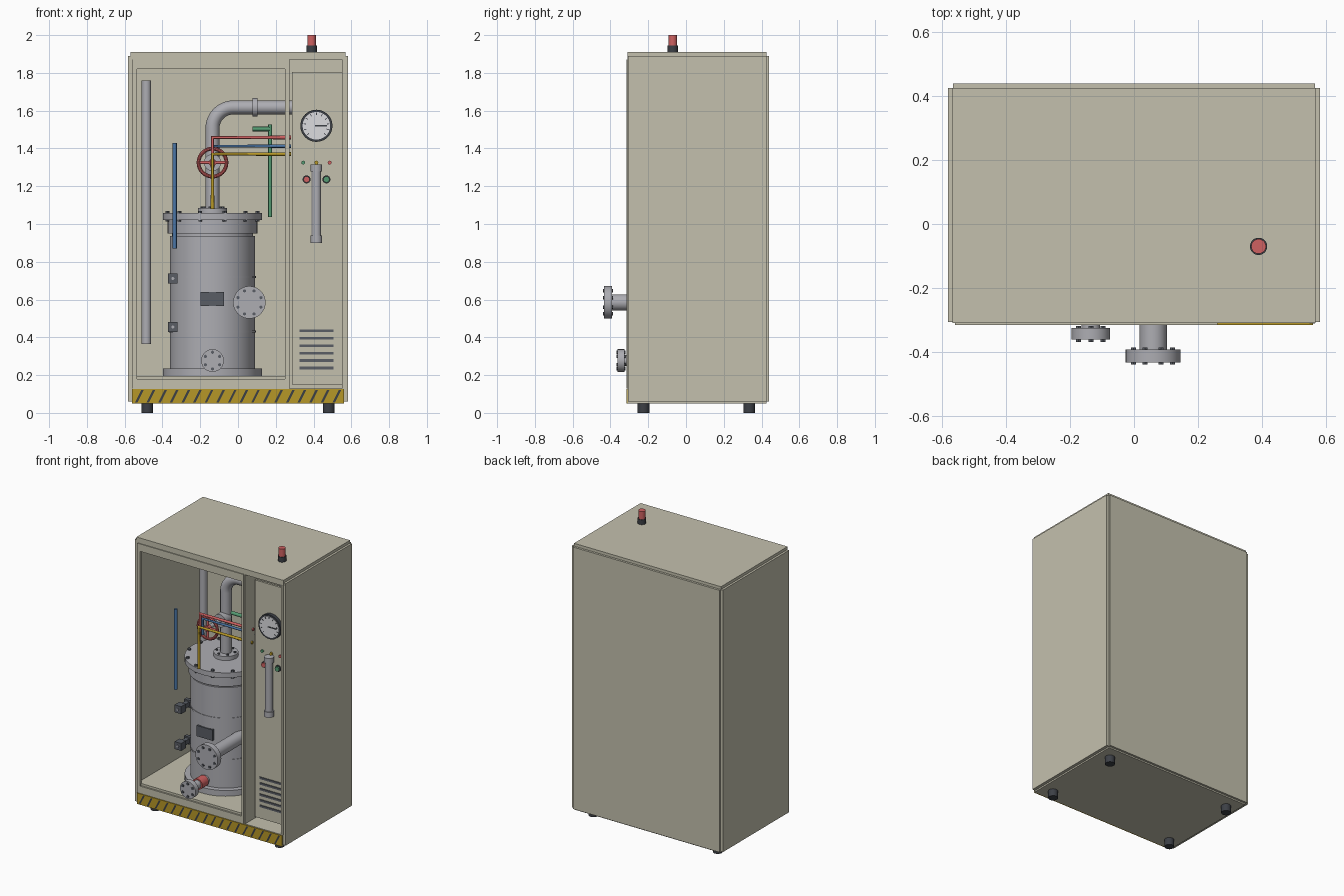
import bpy, bmesh, math
from mathutils import Matrix, Vector

if "Cube" in bpy.data.objects:
    bpy.data.objects.remove(bpy.data.objects["Cube"])


def mat(name, r, g, b):
    m = bpy.data.materials.new(name)
    m.diffuse_color = (r, g, b, 1)
    m.use_nodes = True
    m.node_tree.nodes["Principled BSDF"].inputs["Base Color"].default_value = m.diffuse_color
    return m


BEIGE = mat("cabinet_beige", 0.55, 0.53, 0.42)
STEEL = mat("steel_grey", 0.42, 0.42, 0.45)
DARK = mat("dark_rubber", 0.045, 0.05, 0.06)
SLATE = mat("slate_grey", 0.10, 0.11, 0.13)
RED = mat("signal_red", 0.62, 0.12, 0.12)
BLUE = mat("pipe_blue", 0.07, 0.18, 0.38)
YELLOW = mat("safety_yellow", 0.47, 0.31, 0.02)
GREEN = mat("pipe_green", 0.09, 0.33, 0.17)
WHITE = mat("dial_white", 0.72, 0.72, 0.74)


def finish(name, bm, m, smooth=True):
    me = bpy.data.meshes.new(name)
    bm.to_mesh(me)
    bm.free()
    me.materials.append(m)
    ob = bpy.data.objects.new(name, me)
    bpy.context.collection.objects.link(ob)
    if smooth:
        bpy.ops.object.select_all(action='DESELECT')
        ob.select_set(True)
        bpy.context.view_layer.objects.active = ob
        bpy.ops.object.shade_smooth_by_angle(angle=math.radians(35))
    return ob


def add_box(bm, x0, x1, y0, y1, z0, z1):
    M = Matrix.Translation(((x0 + x1) / 2, (y0 + y1) / 2, (z0 + z1) / 2)) @ \
        Matrix.Diagonal((x1 - x0, y1 - y0, z1 - z0, 1))
    bmesh.ops.create_cube(bm, size=1, matrix=M)


def boxes(name, m, *items):
    bm = bmesh.new()
    for it in items:
        add_box(bm, *it)
    return finish(name, bm, m, False)


def add_cyl(bm, p, q, r, n=32):
    p, q = Vector(p), Vector(q)
    d = q - p
    M = Matrix.Translation((p + q) / 2) @ d.to_track_quat('Z', 'Y').to_matrix().to_4x4()
    bmesh.ops.create_cone(bm, cap_ends=True, segments=n, radius1=r, radius2=r,
                          depth=d.length, matrix=M)


def cyls(name, m, *items):
    bm = bmesh.new()
    for it in items:
        add_cyl(bm, *it)
    return finish(name, bm, m)


def lathe(name, m, profile, c, n=64):
    """Spin (radius, z) points about a vertical axis through c."""
    bm = bmesh.new()
    vs = [bm.verts.new((c[0] + r, c[1], z)) for r, z in profile]
    es = [bm.edges.new(e) for e in zip(vs, vs[1:])]
    bmesh.ops.spin(bm, geom=vs + es, cent=(c[0], c[1], 0), axis=(0, 0, 1),
                   angle=2 * math.pi, steps=n)
    bmesh.ops.remove_doubles(bm, verts=bm.verts, dist=1e-5)
    bmesh.ops.recalc_face_normals(bm, faces=bm.faces)
    return finish(name, bm, m)


def pipe(name, m, pts, r):
    cu = bpy.data.curves.new(name, 'CURVE')
    cu.dimensions = '3D'
    cu.bevel_depth, cu.bevel_resolution, cu.use_fill_caps = r, 4, True
    s = cu.splines.new('POLY')
    s.points.add(len(pts) - 1)
    for pt, co in zip(s.points, pts):
        pt.co = (*co, 1)
    cu.materials.append(m)
    ob = bpy.data.objects.new(name, cu)
    bpy.context.collection.objects.link(ob)
    bpy.ops.object.select_all(action='DESELECT')
    ob.select_set(True)
    bpy.context.view_layer.objects.active = ob
    bpy.ops.object.convert(target='MESH')
    bpy.ops.object.shade_smooth_by_angle(angle=math.radians(35))


def ring(n, r, off=0.0):
    return [(r * math.cos(off + 2 * math.pi * i / n), r * math.sin(off + 2 * math.pi * i / n))
            for i in range(n)]


# --- cabinet shell ---
for s, nm in ((-1, "left"), (1, "right")):
    a, b = sorted((s * 0.56, s * 0.583))
    boxes(nm + "_side_panel", BEIGE, (a, b, -0.306, 0.426, 0.06, 1.89))
boxes("back_panel", BEIGE, (-0.566, 0.566, 0.42, 0.44, 0.06, 1.89))
boxes("top_panel", BEIGE, (-0.568, 0.568, -0.31, 0.425, 1.87, 1.91))
boxes("base_plinth", BEIGE, (-0.562, 0.562, -0.31, 0.425, 0.05, 0.13))
boxes("chamber_floor", BEIGE, (-0.561, 0.257, -0.305, 0.422, 0.13, 0.195))
boxes("partition_wall", BEIGE, (0.257, 0.272, -0.31, 0.422, 0.13, 1.871))
boxes("chamber_frame", BEIGE,
      (-0.56, -0.535, -0.316, -0.3, 0.13, 1.872), (0.25, 0.262, -0.316, -0.3, 0.13, 1.872),
      (-0.535, 0.25, -0.316, -0.3, 0.13, 0.18), (-0.535, 0.25, -0.316, -0.3, 1.82, 1.872))
boxes("right_front_lip", BEIGE, (0.55, 0.567, -0.312, -0.29, 0.13, 1.872))
boxes("control_panel", BEIGE, (0.285, 0.55, -0.222, -0.207, 0.15, 1.805))
cyls("feet", DARK, *[((x, y, 0), (x, y, 0.052), 0.031)
                     for x in (-0.48, 0.48) for y in (-0.225, 0.335)])

# --- hazard strip with slanted dark bars ---
boxes("hazard_strip", YELLOW, (-0.56, 0.56, -0.316, -0.309, 0.05, 0.126))
bm = bmesh.new()
for i in range(18):
    x = -0.545 + i * 0.0615
    vs = [bm.verts.new((x + dx, -0.3168, z)) for dx, z in
          ((0, 0.056), (0.013, 0.056), (0.045, 0.12), (0.032, 0.12))]
    bm.faces.new(vs)
finish("hazard_bars", bm, DARK, False)

# --- beacon ---
cyls("beacon_base", DARK, ((0.39, -0.07, 1.905), (0.39, -0.07, 1.945), 0.027))
cyls("beacon_lamp", RED, ((0.39, -0.07, 1.94), (0.39, -0.07, 2.0), 0.023))

# --- pressure vessel ---
CX, CY = -0.135, 0.06
lathe("vessel", STEEL, [(0, 0.195), (0.262, 0.195), (0.262, 0.235), (0.226, 0.235),
                        (0.226, 0.937), (0.215, 0.937), (0.215, 0.95), (0.237, 0.95),
                        (0.237, 1.022), (0.262, 1.022), (0.262, 1.057), (0.078, 1.057),
                        (0.078, 1.085), (0, 1.085)], (CX, CY))
for z in (0.43, 0.72):
    lathe("vessel_seam", STEEL, [(0.22, z - 0.005), (0.229, z - 0.005), (0.229, z + 0.005),
                                 (0.22, z + 0.005)], (CX, CY))
cyls("lid_bolts", SLATE, *[((CX + x, CY + y, 1.012), (CX + x, CY + y, 1.068), 0.011, 6)
                           for x, y in ring(12, 0.247, 0.26)])
cyls("neck_bolts", SLATE, *[((CX + x, CY + y, 1.08), (CX + x, CY + y, 1.093), 0.008, 6)
                            for x, y in ring(6, 0.06, 0.3)])
boxes("vessel_plate", SLATE, (-0.198, -0.075, -0.173, -0.155, 0.565, 0.64))
for z in (0.455, 0.712):
    boxes("latch_arm", SLATE, (-0.36, -0.33, -0.14, 0.0, z - 0.016, z + 0.016),
          (-0.37, -0.319, -0.172, -0.12, z - 0.026, z + 0.026),
          (-0.37, -0.319, -0.065, -0.04, z - 0.026, z + 0.026))
    cyls("latch_bolt", STEEL, ((-0.345, -0.178, z), (-0.345, -0.17, z), 0.008, 12))

# --- main outlet pipe with elbow ---
R = 0.11
bend = [(CX + R - R * math.cos(t), CY, 1.617 - R + R * math.sin(t))
        for t in [math.pi / 2 * i / 12 for i in range(13)]]
pipe("outlet_pipe", STEEL, [(CX, CY, 1.06)] + bend + [(0.287, CY, 1.617)], 0.037)
cyls("outlet_coupling", STEEL, ((0.078, CY, 1.617), (0.104, CY, 1.617), 0.049))

# --- valve and handwheel ---
W = (CX, -0.14, 1.325)
cyls("valve_stem", STEEL, ((CX, CY, 1.325), (CX, -0.15, 1.325), 0.014),
     ((CX, CY, 1.325), (CX, -0.01, 1.325), 0.045))
bm = bmesh.new()
prof = [bm.verts.new((W[0] + 0.074 + x, W[1] + y, W[2])) for x, y in ring(10, 0.010)]
es = [bm.edges.new((prof[i], prof[(i + 1) % 10])) for i in range(10)]
bmesh.ops.spin(bm, geom=prof + es, cent=W, axis=(0, 1, 0), angle=2 * math.pi, steps=40)
bmesh.ops.remove_doubles(bm, verts=bm.verts, dist=1e-5)
bmesh.ops.recalc_face_normals(bm, faces=bm.faces)
add_cyl(bm, (CX - 0.074, -0.14, 1.325), (CX + 0.074, -0.14, 1.325), 0.008, 12)
add_cyl(bm, (CX, -0.14, 1.251), (CX, -0.14, 1.399), 0.008, 12)
add_cyl(bm, (CX, -0.155, 1.325), (CX, -0.125, 1.325), 0.02, 20)
finish("handwheel", bm, RED)

# --- flanged front pipes: x, z, pipe r, flange r, front y, back y, pipe end y, bolts ---
for nm, x, z, pr, fr, y0, y1, ye, n, br in (
        ("feed", 0.06, 0.585, 0.043, 0.086, -0.433, -0.393, 0.0, 8, 0.066),
        ("drain", CX, 0.277, 0.029, 0.06, -0.362, -0.326, -0.12, 6, 0.044)):
    cyls(nm + "_pipe", STEEL, ((x, y1, z), (x, ye, z), pr))
    cyls(nm + "_flange", STEEL, ((x, y0, z), (x, y1, z), fr, 48))
    cyls(nm + "_bolts", SLATE, *[((x + a, y0 - 0.007, z + b), (x + a, y1 + 0.007, z + b), 0.009, 6)
                                 for a, b in ring(n, br, math.pi / n)])
cyls("drain_valve", RED, ((CX, -0.255, 0.277), (CX, -0.185, 0.277), 0.038))

# --- thin service lines ---
pipe("red_line", RED, [(CX, -0.225, 1.3), (CX, -0.225, 1.458), (0.28, -0.225, 1.458)], 0.010)
pipe("blue_line", BLUE, [(CX, -0.195, 1.3), (CX, -0.195, 1.412), (0.28, -0.195, 1.412)], 0.009)
pipe("yellow_line", YELLOW, [(CX, -0.238, 1.08), (CX, -0.238, 1.37), (0.28, -0.238, 1.37)], 0.010)
cyls("blue_riser", BLUE, ((-0.335, -0.207, 0.87), (-0.335, -0.207, 1.43), 0.011, 16))
cyls("green_line", GREEN, ((0.17, -0.18, 1.037), (0.17, -0.18, 1.527), 0.010, 16),
     ((0.077, -0.18, 1.503), (0.17, -0.18, 1.503), 0.012, 16))
cyls("vertical_conduit", STEEL, ((-0.485, 0.31, 0.365), (-0.485, 0.31, 1.76), 0.025))

# --- control panel: gauge ---
GX, GZ = 0.415, 1.52
cyls("gauge_case", DARK, ((GX, -0.21, GZ), (GX, -0.247, GZ), 0.085, 48))
cyls("gauge_dial", WHITE, ((GX, -0.24, GZ), (GX, -0.249, GZ), 0.073, 48))
bm = bmesh.new()
for i in range(11):
    M = Matrix.Translation((GX, -0.2495, GZ)) @ \
        Matrix.Rotation(math.radians(-135 + 27 * i), 4, 'Y') @ \
        Matrix.Translation((0, 0, 0.063)) @ Matrix.Diagonal((0.004, 0.002, 0.013, 1))
    bmesh.ops.create_cube(bm, size=1, matrix=M)
add_box(bm, GX - 0.008, GX + 0.056, -0.253, -0.249, GZ - 0.003, GZ + 0.003)
finish("gauge_marks", bm, DARK, False)

# --- control panel: lamps, buttons, level tube, vents ---
for nm, x, m in (("green", 0.345, GREEN), ("yellow", 0.415, YELLOW), ("red", 0.485, RED)):
    cyls(nm + "_lamp", m, ((x, -0.215, 1.325), (x, -0.232, 1.325), 0.010, 20))
for nm, x, m in (("stop", 0.363, RED), ("start", 0.468, GREEN)):
    cyls(nm + "_button_rim", DARK, ((x, -0.215, 1.236), (x, -0.23, 1.236), 0.021, 24))
    cyls(nm + "_button", m, ((x, -0.22, 1.236), (x, -0.24, 1.236), 0.016, 24))
LY = -0.25
cyls("level_tube", STEEL, ((GX, LY, 0.91), (GX, LY, 1.305), 0.025),
     ((GX, LY, 0.9), (GX, LY, 0.938), 0.031), ((GX, LY, 1.277), (GX, LY, 1.315), 0.031))
boxes("vent_slats", SLATE, *[(0.325, 0.505, -0.228, -0.218, z - 0.007, z + 0.007)
                             for z in [0.238 + 0.0392 * i for i in range(6)]])
